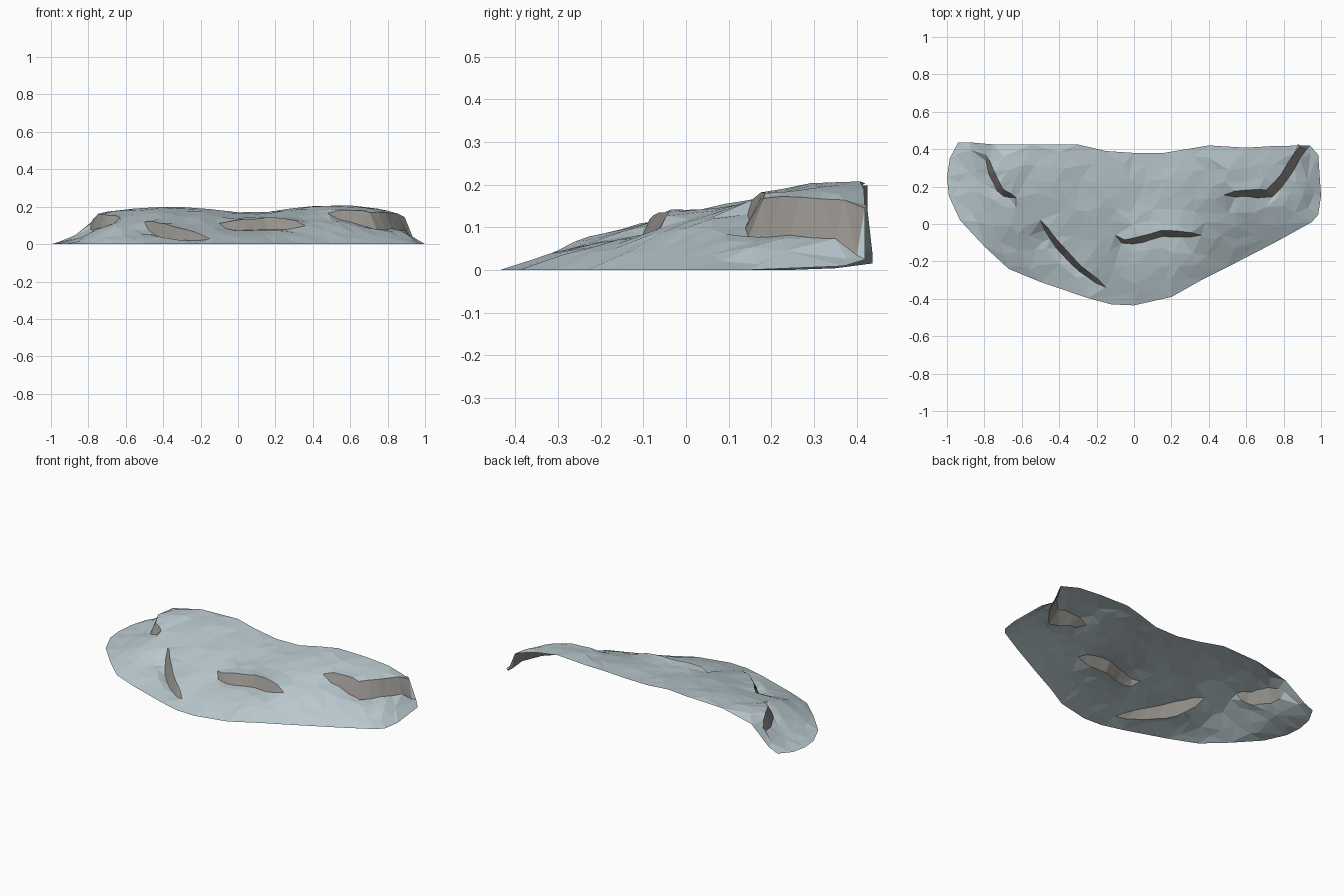
import bpy, math, random
from mathutils import Vector
from mathutils.geometry import delaunay_2d_cdt

if "Cube" in bpy.data.objects:
    bpy.data.objects.remove(bpy.data.objects["Cube"])

random.seed(4)

def material(name, rgb):
    m = bpy.data.materials.new(name)
    m.diffuse_color = (*rgb, 1)
    m.use_nodes = True
    m.node_tree.nodes["Principled BSDF"].inputs["Base Color"].default_value = m.diffuse_color
    return m

def interp(pts, x):
    if x <= pts[0][0]:
        return pts[0][1]
    for (a, p), (b, q) in zip(pts, pts[1:]):
        if x <= b:
            return p + (q - p) * (x - a) / (b - a)
    return pts[-1][1]

# outline of the slope: front edge (on the ground) and raised back edge
front = [(-1, .25), (-.99, .15), (-.93, .02), (-.8, -.12), (-.67, -.24), (-.5, -.31),
         (-.25, -.395), (-.12, -.43), (0, -.435), (.2, -.39), (.36, -.3), (.5, -.23),
         (.77, -.09), (.95, .01), (.985, .05), (1, .15)]
back = [(-1, .25), (-.985, .35), (-.94, .437), (-.88, .437), (-.75, .425), (-.55, .425),
        (-.3, .425), (-.15, .39), (0, .38), (.16, .38), (.28, .4), (.4, .42), (.6, .408),
        (.75, .417), (.94, .42), (.985, .37), (1, .15)]
# height along the back edge
crest = [(-1, 0), (-.94, .015), (-.88, .04), (-.8, .1), (-.75, .145), (-.66, .18),
         (-.4, .203), (-.2, .193), (0, .17), (.15, .17), (.3, .193), (.5, .213),
         (.7, .198), (.8, .165), (.9, .115), (.94, .05), (1, 0)]
# cliffs: path (high side on the left), rise above, drop below, width, runs off the edge
cliffs = [
    ([(-.79, .37), (-.765, .28), (-.71, .17), (-.63, .14)], .03, .032, .035, False),
    ([(-.5, .02), (-.42, -.1), (-.3, -.23), (-.15, -.34)], .018, .055, .035, False),
    ([(-.1, -.06), (-.05, -.1), (.05, -.08), (.15, -.05), (.36, -.06)], .03, .025, .035, False),
    ([(.48, .155), (.6, .165), (.72, .16), (.79, .23), (.84, .31), (.9, .414)],
     .025, .042, .048, True),
]

def taper(s, runs_off):
    if runs_off and s > .5:
        return 1.0
    return math.sqrt(max(0.0, math.sin(math.pi * s)))

def nearest(path, p):
    """Signed distance (left positive) and position 0..1 along a path."""
    segs = [(Vector(a), Vector(b)) for a, b in zip(path, path[1:])]
    total = sum((b - a).length for a, b in segs)
    run, best = 0, None
    for a, b in segs:
        d = b - a
        t = max(0, min(1, (p - a).dot(d) / d.length_squared))
        off = p - (a + d * t)
        if best is None or off.length < abs(best[0]) - 1e-6:
            side = 1 if d.x * off.y - d.y * off.x >= 0 else -1
            best = (side * off.length, (run + d.length * t) / total)
        run += d.length
    return best

def along(path, s):
    segs = [(Vector(a), Vector(b)) for a, b in zip(path, path[1:])]
    left = s * sum((b - a).length for a, b in segs)
    for a, b in segs:
        d = b - a
        if left <= d.length + 1e-6:
            return a + d * (left / d.length), Vector((-d.y, d.x)).normalized()
        left -= d.length

def height(p):
    f, b = interp(front, p.x), interp(back, p.x)
    t = max(0, min(1, (p.y - f) / max(b - f, 1e-4)))
    base = interp(crest, p.x) * (1 - (1 - t) ** 1.6)
    z = base
    for path, up, down, width, off in cliffs:
        d, s = nearest(path, p)
        k = taper(s, off) * math.exp(-max(0, abs(d) - width / 2) / .09)
        z += k * up * min(1, base / .03) if d > 0 else -k * min(down, base * .62)
    if .03 < t < .97:
        z += random.uniform(-.004, .004)
    return max(0, z) if t > .001 else 0

# plan points: outline first, then cliff ribbons, then scattered ground points
pts = [Vector(p) for p in front] + [Vector(p) for p in back[-2:0:-1]]
faces = [list(range(len(pts)))]
for path, up, down, width, off in cliffs:
    n, prev = 9, None
    for i in range(n + 1):
        s = i / n
        c, nrm = along(path, s)
        w = taper(s, off) * width / 2
        if w < .003:
            pts.append(c)
            cur = (len(pts) - 1,) * 2
        else:
            w *= random.uniform(.85, 1.15)
            pts += [c - nrm * w, c + nrm * w]
            cur = (len(pts) - 2, len(pts) - 1)
        if prev:
            quad = [prev[0], cur[0], cur[1], prev[1]]
            faces.append(list(dict.fromkeys(quad)))
        prev = cur
step = .075
for i in range(-13, 14):
    for j in range(-6, 7):
        p = Vector(((i + .5 * (j % 2) + random.uniform(-.3, .3)) * step,
                    (j + random.uniform(-.3, .3)) * step))
        inside = abs(p.x) < .97 and interp(front, p.x) + .03 < p.y < interp(back, p.x) - .03
        if inside and all(abs(nearest(c[0], p)[0]) > .045 for c in cliffs):
            pts.append(p)

v2, _, tris, _, _, origin = delaunay_2d_cdt(pts, [], faces, 1, 1e-5)

# one sheet: pale ground with dark rock on the cliff ribbons
mesh = bpy.data.meshes.new("rocky_slope")
mesh.from_pydata([(p.x, p.y, height(p)) for p in v2], [], [list(t) for t in tris])
mesh.materials.append(material("pale_blue_grey", (.49, .585, .62)))
mesh.materials.append(material("rock_grey", (.30, .285, .265)))
for poly, src in zip(mesh.polygons, origin):
    poly.material_index = 1 if any(k > 0 for k in src) else 0
mesh.update()
slope = bpy.data.objects.new("rocky_slope", mesh)
bpy.context.collection.objects.link(slope)
